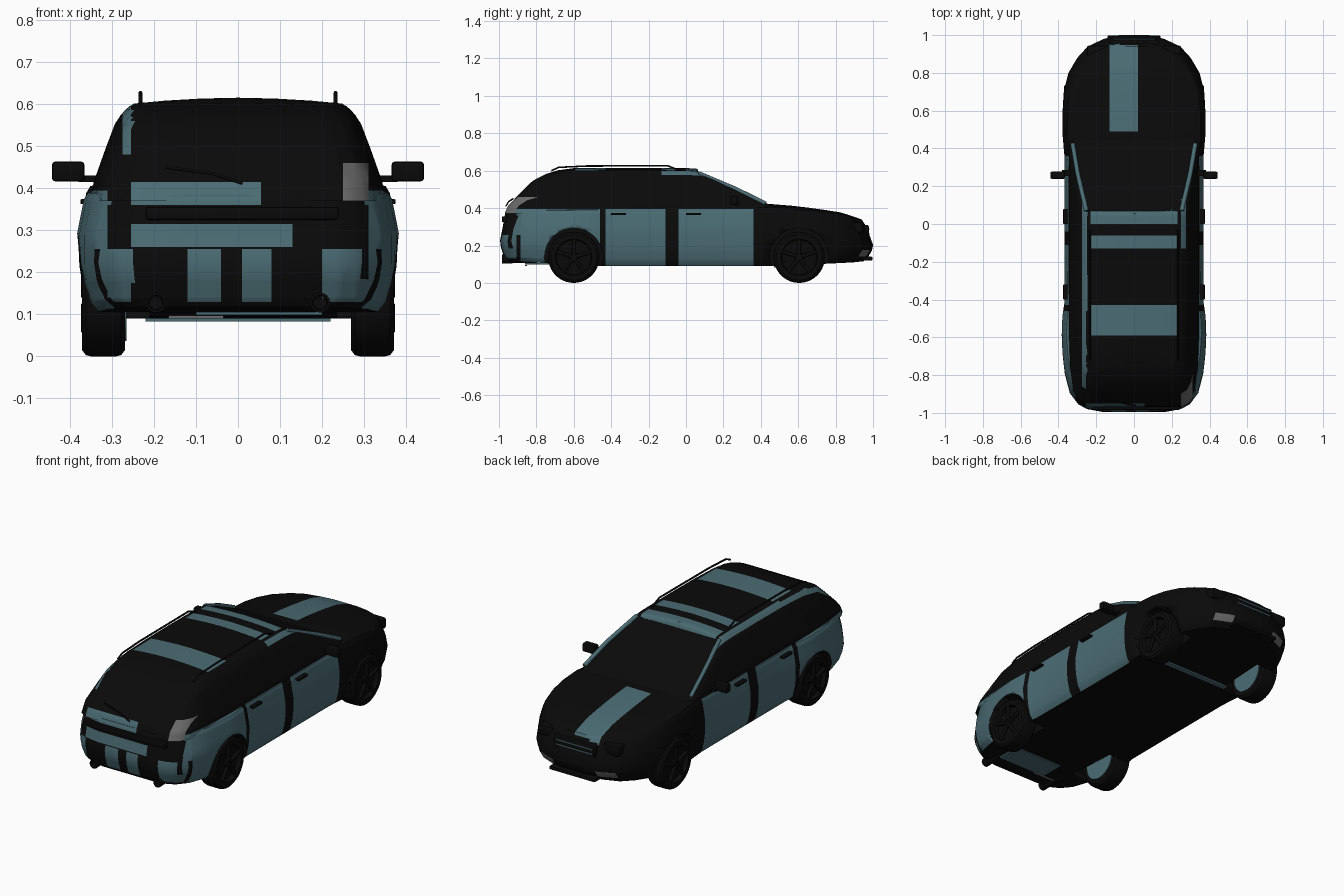
import bpy, bmesh, math
from mathutils import Vector

if "Cube" in bpy.data.objects:
    bpy.data.objects.remove(bpy.data.objects["Cube"])


def material(name, rgb):
    m = bpy.data.materials.new(name)
    m.diffuse_color = (*rgb, 1)
    m.use_nodes = True
    m.node_tree.nodes["Principled BSDF"].inputs["Base Color"].default_value = m.diffuse_color
    return m


BLACK = material("black", (0.003, 0.003, 0.003))
TEAL = material("dusty_teal", (0.07, 0.15, 0.175))
GREY = material("lamp_grey", (0.14, 0.14, 0.14))
MATS = [BLACK, TEAL, GREY]


def interp(table, v):
    if v <= table[0][0]:
        return table[0][1]
    for (a, p), (b, q) in zip(table, table[1:]):
        if v <= b:
            return p + (q - p) * (v - a) / (b - a)
    return table[-1][1]


def finish(name, bm, mats, angle=35):
    bmesh.ops.recalc_face_normals(bm, faces=bm.faces[:])
    me = bpy.data.meshes.new(name)
    bm.to_mesh(me)
    bm.free()
    for m in mats:
        me.materials.append(m)
    ob = bpy.data.objects.new(name, me)
    bpy.context.collection.objects.link(ob)
    bpy.ops.object.select_all(action='DESELECT')
    ob.select_set(True)
    bpy.context.view_layer.objects.active = ob
    bpy.ops.object.shade_smooth_by_angle(angle=math.radians(angle))
    return ob


def paint(c, n):
    """Colour index from position: panels of the two-tone paint."""
    x, y, z = c
    if z > .57 and y > -.74 and abs(x) < .23:                      # roof bands
        return int(-.59 < y < -.43 or -.13 < y < -.06 or 0 < y < .075)
    if z > .56:                                                    # roof edges
        return int((-.275 < x < -.25 and y > -.87) or (.25 < x < .275 and -.13 < y))
    if y > .45 and n.z > .5:                                       # bonnet stripe
        return int(-.13 < x < .02 and .49 < y < .95)
    if y > .9:                                                     # front bumper
        if .14 < z < .175 and (.13 < abs(x) < .23):
            return 2
        return 0
    if n.z < -.7:
        return 0
    if y < -.72 and z > .37 and .25 < x < .31 and z < .46:         # tail lamp
        return 2
    if y < -.72 and z > .48:
        return int(-.275 < x < -.25)
    if y < -.9 and abs(x) < .31:                                   # tailgate panels
        if .36 < z < .415:
            return int(-.255 < x < .055)
        if .26 < z < .315:
            return int(-.255 < x < .13)
        if .13 < z < .255:
            return int(x < -.25 or -.12 < x < -.04 or .01 < x < .08 or .2 < x < .3)
        return 0
    strip = -.11 < y < -.04 or -.46 < y < -.43 or (-.905 < y < -.885 and z < .255)
    return int(z < .395 and y < .36 and not strip)


CUTS = ([-.275, -.255, -.23, -.13, -.12, -.04, .01, .02, .055, .08, .13, .2, .23, .25, .275, .31, -.31],
        [-.905, -.885, -.74, -.59, -.46, -.43, -.13, -.11, -.06, -.04, 0, .36, .49],
        [.13, .14, .175, .255, .26, .315, .36, .37, .395, .415, .46, .48, .56])


def loft(name, plan, prof, rear, front, bottom, top):
    """Sections along y; each point is (height share, width share, crown)."""
    bm = bmesh.new()
    rings = []
    for u, w in plan:
        half = []
        for s, f, crown in prof:
            y = u * (interp(front, s) if u > 0 else interp(rear, s))
            zb, zt = interp(bottom, y), interp(top, y)
            z = zb + s * (zt - zb) + crown * min(1, (1 - abs(u)) * 8)
            half.append((w * f, y, z))
        right = [bm.verts.new(p) for p in half]
        left = [bm.verts.new((-p[0], p[1], p[2])) for p in half[1:-1]]
        rings.append(right + left[::-1])
    n = len(rings[0])
    for a, b in zip(rings, rings[1:]):
        for i in range(n):
            j = (i + 1) % n
            bm.faces.new((a[i], a[j], b[j], b[i]))
    for r in (rings[0], rings[-1]):
        for j in range(n // 2):
            q = [r[j], r[j + 1], r[(n - j - 1) % n], r[(n - j) % n]]
            bm.faces.new(list(dict.fromkeys(q)))
    bmesh.ops.recalc_face_normals(bm, faces=bm.faces[:])
    for axis, values in enumerate(CUTS):
        no = Vector([float(k == axis) for k in range(3)])
        for v in values:
            bmesh.ops.bisect_plane(bm, geom=bm.verts[:] + bm.edges[:] + bm.faces[:],
                                   dist=1e-5, plane_co=no * v, plane_no=no)
    bm.normal_update()
    for f in bm.faces:
        f.material_index = paint(f.calc_center_median(), f.normal)
    return finish(name, bm, MATS)


def box(name, x, y, z, mat, bevel=0.0):
    bm = bmesh.new()
    bmesh.ops.create_cube(bm, size=1)
    for v in bm.verts:
        v.co = [sum(r) / 2 + c * (r[1] - r[0]) for r, c in zip((x, y, z), v.co)]
    if bevel:
        bmesh.ops.bevel(bm, geom=bm.edges[:], offset=bevel, segments=2, affect='EDGES', profile=.5)
    return finish(name, bm, [mat])


def lathe(name, prof, centre, axis, mat, seg=40):
    """Spin (offset, radius) pairs round the x or y axis."""
    bm = bmesh.new()
    rings = []
    for d, r in prof:
        ring = []
        for k in range(seg):
            a = 2 * math.pi * k / seg
            p, q = r * math.cos(a), r * math.sin(a)
            ring.append(bm.verts.new(Vector(centre) + Vector((d, p, q) if axis == 'x' else (p, d, q))))
        rings.append(ring)
    for a, b in zip(rings, rings[1:]):
        for k in range(seg):
            bm.faces.new((a[k], a[k - 1], b[k - 1], b[k]))
    bm.faces.new(rings[0])
    bm.faces.new(rings[-1])
    return finish(name, bm, [mat])


def tube(name, pts, r, mat):
    cu = bpy.data.curves.new(name, 'CURVE')
    cu.dimensions, cu.bevel_depth, cu.bevel_resolution, cu.use_fill_caps = '3D', r, 1, True
    sp = cu.splines.new('POLY')
    sp.points.add(len(pts) - 1)
    for p, c in zip(sp.points, pts):
        p.co = (*c, 1)
    cu.materials.append(mat)
    bpy.context.collection.objects.link(bpy.data.objects.new(name, cu))


# lower body
body = loft(
    "lower_body",
    [(-1, .17), (-.985, .25), (-.96, .295), (-.9, .34), (-.8, .366), (-.7, .378), (-.6, .384), (-.5, .379),
     (-.42, .368), (-.2, .367), (0, .367), (.35, .367), (.48, .378), (.6, .38), (.7, .372), (.8, .347),
     (.88, .3), (.94, .245), (.98, .16), (1, .08)],
    [(0, 0, 0), (0, .6, 0), (0, .9, 0), (.08, .95, 0), (.25, .985, 0), (.4, 1, 0), (.65, 1, 0), (.85, .97, 0),
     (.95, .955, 0), (1, .93, 0), (1, .85, .008), (1, .5, .014), (1, .25, .016), (1, 0, .017)],
    [(0, .96), (.15, .985), (.5, .998), (.56, .985), (1, .965)],
    [(0, .95), (.15, .99), (.4, 1), (.6, .985), (.85, .965), (1, .94)],
    [(-1, .12), (-.85, .112), (-.5, .09), (.5, .09), (.9, .11), (1, .122)],
    [(-1, .385), (.35, .397), (.45, .405), (.6, .393), (.8, .365), (.9, .348), (1, .325)])

# glasshouse and roof
loft(
    "cabin",
    [(-1, .255), (-.97, .3), (-.92, .325), (-.8, .34), (-.6, .347), (-.3, .349), (0, .349), (.5, .349),
     (.8, .348), (.9, .343), (.95, .333), (.98, .31), (1, .26)],
    [(0, 0, 0), (0, .6, 0), (0, 1, 0), (.2, .985, 0), (.58, .9, 0), (.83, .84, 0), (.93, .8, 0), (1, .76, 0),
     (1, .71, .012), (1, .5, .019), (1, .25, .024), (1, 0, .026)],
    [(0, .97), (.22, .95), (.6, .87), (.85, .815), (1, .745)],
    [(0, .5), (.22, .455), (.6, .28), (.85, .16), (1, .07)],
    [(-1, .37), (1, .37)],
    [(-.8, .582), (-.6, .588), (-.3, .59), (0, .588), (.1, .583)])

SOLID_WHEEL = [(-.051, .08), (-.051, .122), (-.042, .134), (-.03, .137), (.03, .137), (.042, .134),
               (.051, .122), (.051, .098), (.03, .092), (.03, .02)]
for side, sx in (("right", 1), ("left", -1)):
    for end, wy in (("rear", -.6), ("front", .605)):
        # wheel arch opening
        cutter = lathe("arch_cutter", [(-.095, .156), (.12, .156)], (sx * .33, wy, .137), 'x', BLACK, 48)
        cutter.hide_render = True
        mod = body.modifiers.new("arch", 'BOOLEAN')
        mod.operation, mod.solver, mod.object = 'DIFFERENCE', 'EXACT', cutter
        bpy.context.view_layer.objects.active = body
        bpy.ops.object.modifier_apply(modifier="arch")
        bpy.data.objects.remove(cutter)
        # wheel, hub and spokes
        c = (sx * .32, wy, .137)
        lathe(f"{end}_{side}_wheel", [(sx * d, r) for d, r in SOLID_WHEEL], c, 'x', BLACK)
        lathe(f"{end}_{side}_hub", [(sx * .028, .026), (sx * .046, .024)], c, 'x', BLACK, 16)
        for k in range(5):
            a = 2 * math.pi * k / 5 + .3
            tube("wheel_spoke", [(sx * .362, wy + r * math.cos(a), .137 + r * math.sin(a))
                                 for r in (.015, .096)], .011, BLACK)
        if sx < 0:
            lathe(f"{end}_inner_hub", [(.05, .1), (.055, .1)], c, 'x', TEAL, 24)
    # windscreen pillar
    tube(f"{side}_windscreen_pillar", [(sx * .325, .425, .425), (sx * .298, .266, .503),
                                       (sx * .252, .07, .586)], .012, TEAL)
    # roof rail
    tube(f"{side}_roof_rail", [(sx * .232, -.72, .6), (sx * .232, -.68, .618), (sx * .232, -.53, .625),
                               (sx * .232, -.1, .627), (sx * .232, -.03, .6)], .005, BLACK)
    # door mirror and its arm
    xs = sorted((sx * .365, sx * .443))
    box(f"{side}_mirror", xs, (.238, .278), (.416, .464), BLACK, .009)
    box(f"{side}_mirror_arm", sorted((sx * .32, sx * .38)), (.255, .285), (.415, .43), BLACK)
    # door handles
    for hy in (-.4, .0):
        box(f"{side}_door_handle", sorted((sx * .345, sx * .375)), (hy, hy + .08), (.362, .374), BLACK, .003)
    # exhaust
    lathe(f"{side}_exhaust", [(.2, .02), (0, .024), (0, .018), (.02, .016)],
          (sx * .195, -.985, .128), 'y', BLACK, 16)
    # headlamp
    box(f"{side}_headlamp", sorted((sx * .15, sx * .25)), (.88, .945), (.265, .325), BLACK, .012)

# tailgate ledge and wiper
box("tailgate_ledge", (-.22, .24), (-.985, -.95), (.325, .356), BLACK, .006)
tube("rear_wiper", [(.01, -.962, .412), (-.06, -.948, .435), (-.17, -.925, .45)], .004, BLACK)
# grille, slats and lower bumper trim
box("grille", (-.13, .13), (.93, .978), (.24, .31), BLACK, .01)
for z in (.26, .285):
    box("grille_slat", (-.11, .11), (.97, .981), (z, z + .006), TEAL)
box("bumper_lip", (-.14, .14), (.93, .998), (.12, .14), BLACK, .006)
# underside details
box("rear_grey_lip", (-.165, -.035), (-.86, -.85), (.09, .097), GREY)
box("rear_floor_panel", (-.1, .2), (-.86, -.72), (.098, .106), TEAL)
box("front_crossmember", (-.22, .22), (.47, .5), (.083, .091), TEAL)
